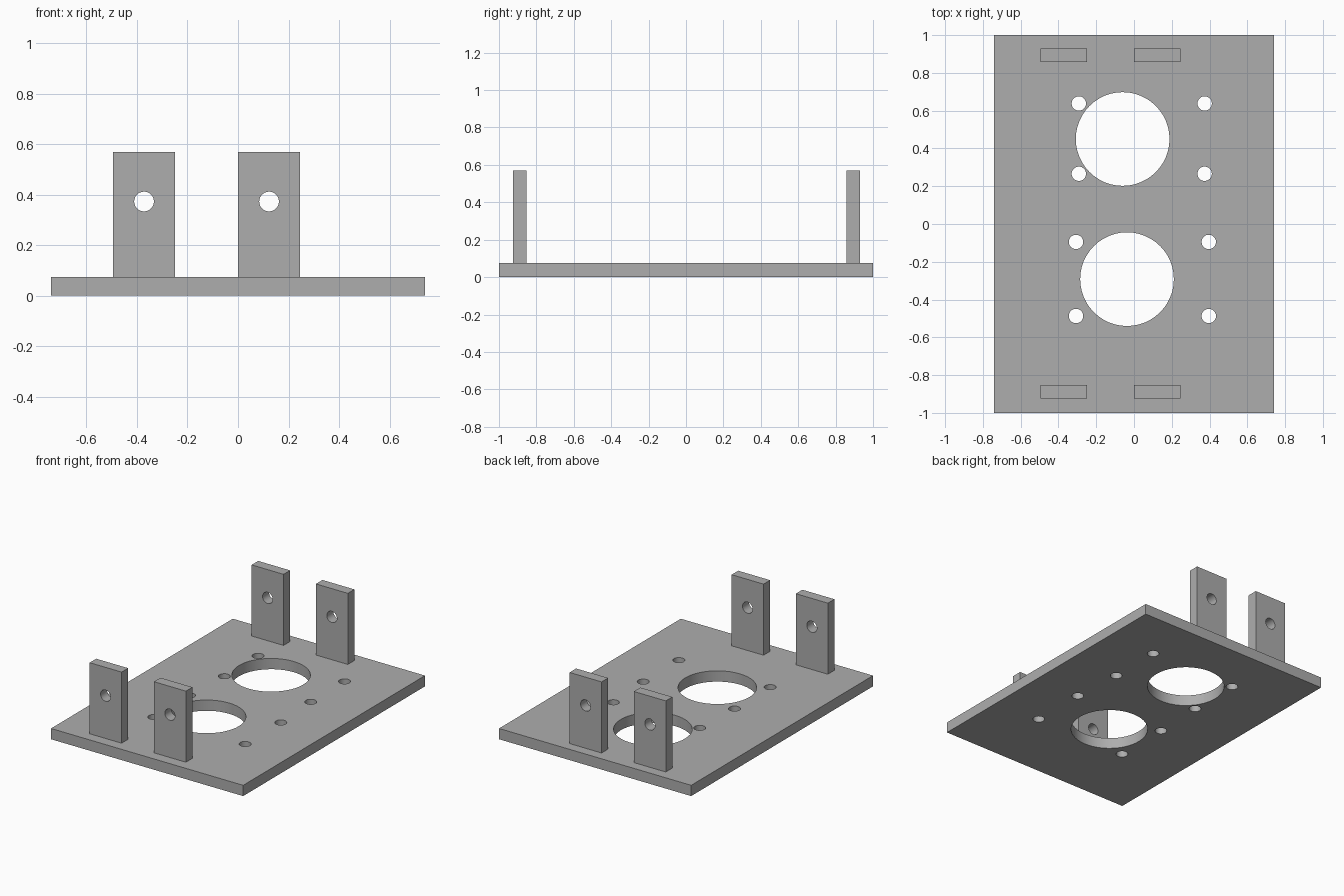
import bpy, bmesh
from math import radians
from mathutils import Matrix, Vector

cube = bpy.data.objects.get("Cube")
if cube:
    bpy.data.objects.remove(cube, do_unlink=True)

grey = bpy.data.materials.new("plain_grey")
grey.use_nodes = True
grey.diffuse_color = (0.42, 0.42, 0.42, 1)
grey.node_tree.nodes["Principled BSDF"].inputs["Base Color"].default_value = grey.diffuse_color


def make_object(name, bm):
    mesh = bpy.data.meshes.new(name)
    bm.to_mesh(mesh)
    bm.free()
    mesh.materials.append(grey)
    obj = bpy.data.objects.new(name, mesh)
    bpy.context.collection.objects.link(obj)
    return obj


def box(name, low, high):
    low, high = Vector(low), Vector(high)
    bm = bmesh.new()
    bmesh.ops.create_cube(bm, size=1, matrix=Matrix.Translation((low + high) / 2)
                          @ Matrix.Diagonal((*(high - low), 1)))
    return make_object(name, bm)


def drill(obj, holes, turn=Matrix.Identity(4)):
    """Cut round holes, given as (centre, radius), through an object."""
    bm = bmesh.new()
    for centre, radius in holes:
        bmesh.ops.create_cone(bm, cap_ends=True, segments=48, radius1=radius, radius2=radius,
                              depth=0.3, matrix=Matrix.Translation(centre) @ turn)
    cutter = make_object("hole_cutter", bm)
    cutter.hide_render = True
    mod = obj.modifiers.new("holes", "BOOLEAN")
    mod.operation, mod.solver, mod.object = "DIFFERENCE", "EXACT", cutter
    bpy.ops.object.select_all(action="DESELECT")
    obj.select_set(True)
    bpy.context.view_layer.objects.active = obj
    bpy.ops.object.modifier_apply(modifier=mod.name)
    bpy.data.objects.remove(cutter, do_unlink=True)
    bpy.ops.object.shade_smooth_by_angle(angle=radians(30))


TOP = 0.075

# Base plate: two large openings, each with four screw holes
plate = box("base_plate", (-0.74, -1, 0), (0.74, 1, TOP))
holes = [((-0.06, 0.45, 0), 0.248), ((-0.037, -0.292, 0), 0.248)]
for xs, ys in (((-0.292, 0.374), (0.266, 0.638)), ((-0.307, 0.396), (-0.095, -0.487))):
    holes += [((x, y, 0), 0.038) for x in xs for y in ys]
drill(plate, holes)

# Upright tabs, each with a pin hole
for side, x in (("right", -0.495), ("left", 0.0)):
    for end, y in (("front", -0.925), ("back", 0.857)):
        tab = box(f"{end}_{side}_tab", (x, y, TOP), (x + 0.246, y + 0.072, 0.57))
        drill(tab, [((x + 0.123, y + 0.036, 0.373), 0.039)], Matrix.Rotation(radians(90), 4, "X"))
